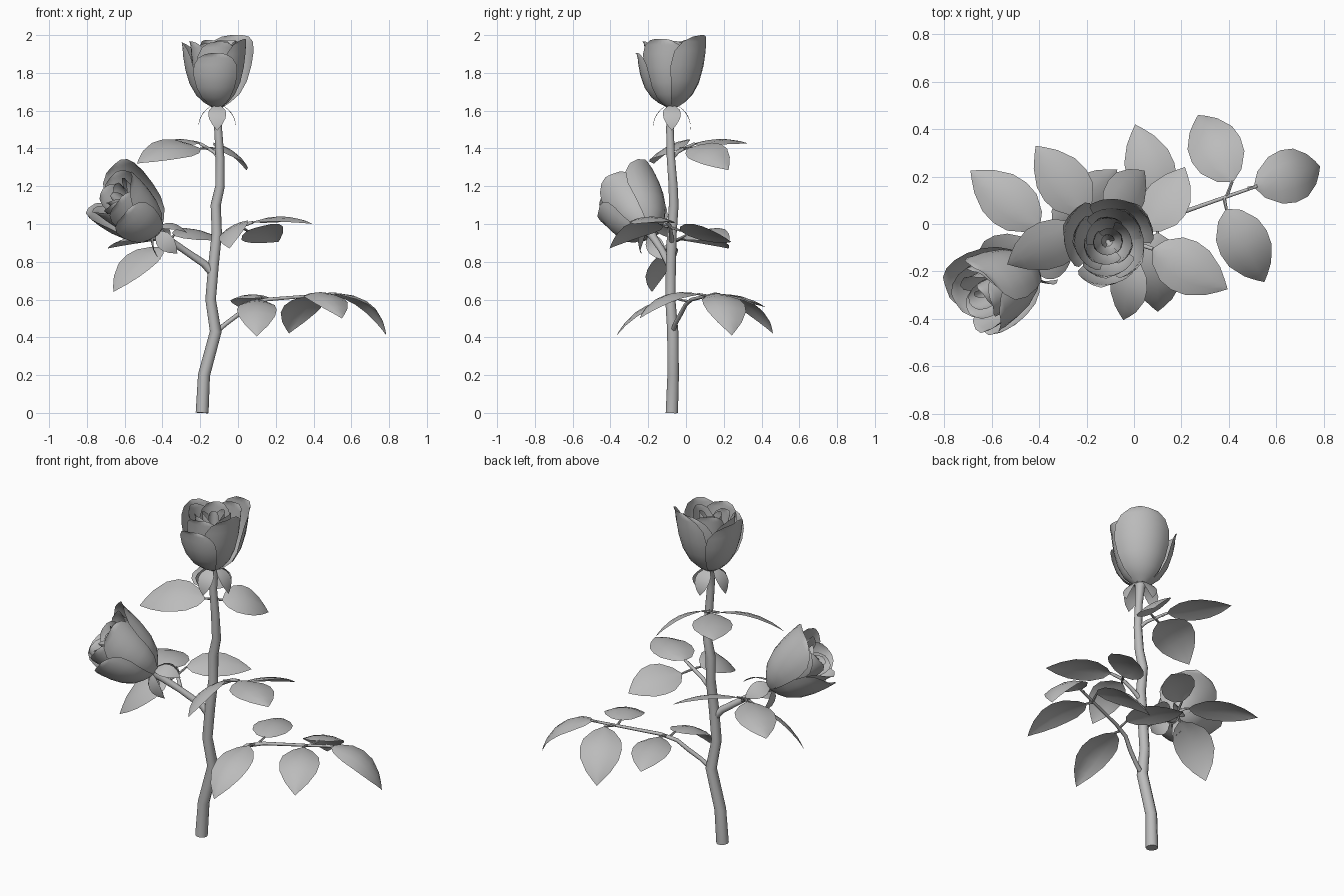
import bpy, bmesh, math
from mathutils import Vector, Matrix

if "Cube" in bpy.data.objects:
    bpy.data.objects.remove(bpy.data.objects["Cube"])

grey = bpy.data.materials.new("plain grey")
grey.diffuse_color = (0.5, 0.5, 0.5, 1)
grey.use_nodes = True
grey.node_tree.nodes["Principled BSDF"].inputs["Base Color"].default_value = grey.diffuse_color
UP = Vector((0, 0, 1))


def finish(name, bm, matrix=None):
    bmesh.ops.remove_doubles(bm, verts=bm.verts, dist=0.0005)
    mesh = bpy.data.meshes.new(name)
    bm.to_mesh(mesh)
    bm.free()
    mesh.materials.append(grey)
    mesh.shade_smooth()
    obj = bpy.data.objects.new(name, mesh)
    bpy.context.collection.objects.link(obj)
    if matrix:
        obj.matrix_world = matrix
    return obj


def grid(bm, rows):
    """Skin a list of equal point rows with quads."""
    vs = [[bm.verts.new(p) for p in row] for row in rows]
    for a, b in zip(vs, vs[1:]):
        for i in range(len(a) - 1):
            bm.faces.new((a[i], a[i + 1], b[i + 1], b[i]))


def tube(name, points, sides=10):
    """Round stalk through (x, y, z, radius) points, capped at both ends."""
    bm = bmesh.new()
    ps = [Vector(p[:3]) for p in points]
    rings = []
    for i, p in enumerate(ps):
        d = (ps[min(i + 1, len(ps) - 1)] - ps[max(i - 1, 0)]).normalized()
        q = UP.rotation_difference(d)
        rings.append([bm.verts.new(p + q @ Vector((math.cos(k * math.tau / sides),
                      math.sin(k * math.tau / sides), 0)) * points[i][3]) for k in range(sides)])
    for a, b in zip(rings, rings[1:]):
        for k in range(sides):
            n = (k + 1) % sides
            bm.faces.new((a[k], a[n], b[n], b[k]))
    bm.faces.new(rings[0][::-1])
    bm.faces.new(rings[-1])
    obj = finish(name, bm)
    bpy.context.view_layer.objects.active = obj
    obj.select_set(True)
    bpy.ops.object.shade_smooth_by_angle(angle=math.radians(50))
    obj.select_set(False)
    return obj


LEAF = [(0, .06), (.08, .5), (.25, .9), (.42, 1), (.6, .92), (.8, .58), (.92, .25), (1, 0)]


def leaf_rows(base, tip, width, bow, droop=.12, roll=0):
    """Arched leaf blade; positive roll lowers its right edge."""
    base, tip = Vector(base), Vector(tip)
    d = (tip - base).normalized()
    level = d.cross(UP).normalized()
    arch = level.cross(d)
    side = Matrix.Rotation(math.radians(roll), 3, d) @ level
    normal = side.cross(d)
    rows = []
    for t, w in LEAF:
        c = base.lerp(tip, t) + arch * bow * 4 * t * (1 - t)
        rows.append([c + side * u * w * width / 2 - normal * u * u * w * width * droop
                     for u in (1, .5, 0, -.5, -1)])
    return rows


def leaf(name, joint, base, tip, width=.23, bow=.06, roll=0):
    bm = bmesh.new()
    grid(bm, leaf_rows(base, tip, width, bow, .12 if roll == 0 else .08, roll))
    finish(name, bm)
    tube(name + "_stalk", [(*joint, .008), (*base, .006)], 6)


# Petal outline: share of height, share of radius, share of angular width
PETAL = [(0, .17, 1), (.07, .38, 1), (.18, .6, 1), (.36, .79, 1), (.58, .91, 1),
         (.78, .97, .9), (.91, .99, .68), (.98, 1.01, .4), (1, 1.02, .15)]


def petal_rows(angle, half, height, radius, skew=.05):
    rows = []
    for v, r, w in PETAL:
        row = []
        for i in range(9):
            u = i / 4 - 1
            a = math.radians(angle + u * half * w)
            rr = radius * r * (1 - skew * u * (1 if v > .1 else 0))
            row.append((rr * math.cos(a), rr * math.sin(a), height * v))
        rows.append(row)
    return rows


OUTER = [(-92, 44, .285, .183), (58, 60, .38, .19), (168, 53, .34, .188)]
INNER = [(-22, 55, .36, .158), (-85, 55, .345, .145), (70, 65, .355, .145), (190, 65, .345, .14),
         (0, 70, .35, .10), (120, 70, .355, .10), (240, 70, .335, .10),
         (40, 95, .345, .06), (220, 95, .335, .06), (130, 120, .33, .03)]


def flower(name, position, direction):
    m = Matrix.Translation(position) @ UP.rotation_difference(Vector(direction)).to_matrix().to_4x4()
    for part, petals in (("outer_petals", OUTER), ("inner_petals", INNER)):
        bm = bmesh.new()
        for p in petals:
            grid(bm, petal_rows(*p))
        finish(name + "_" + part, bm, m)
    # four sepals hanging below the petals
    bm = bmesh.new()
    for k in range(4):
        a = math.radians(-90 + 90 * k)
        c, s = math.cos(a), math.sin(a)
        grid(bm, leaf_rows((.025 * c, .025 * s, .01), (.1 * c, .1 * s, -.125), .095, .025, .03))
    finish(name + "_sepals", bm, m)


# Main stem and the side branch
tube("main_stem", [(-.19, -.075, 0, .034), (-.18, -.068, .2, .032), (-.118, -.07, .43, .031),
                   (-.145, -.083, .6, .028), (-.13, -.08, .78, .028), (-.112, -.075, .95, .027),
                   (-.118, -.065, 1.1, .027), (-.095, -.068, 1.2, .025), (-.095, -.08, 1.35, .023),
                   (-.105, -.085, 1.5, .021), (-.108, -.078, 1.6, .026), (-.11, -.075, 1.635, .035)])
tube("side_branch", [(-.135, -.08, .74, .022), (-.18, -.09, .79, .02), (-.29, -.13, .865, .018),
                     (-.38, -.17, .925, .02), (-.43, -.19, .96, .03)])

# Two blooms
flower("top_flower", (-.11, -.075, 1.62), (0, 0, 1))
flower("side_flower", (-.425, -.19, .958), (-.69, -.37, .6))

# Lower spray: five leaflets
tube("lower_leaf_stem", [(-.115, -.07, .43, .013), (-.06, -.055, .475, .012), (.0, -.03, .52, .012),
                         (.06, 0, .575, .011), (.15, .03, .6, .01), (.39, .115, .62, .008),
                         (.52, .16, .632, .007)], 8)
leaf("lower_leaf_end", (.48, .15, .63), (.51, .157, .632), (.785, .243, .41), .23, .075)
leaf("lower_leaf_back_outer", (.39, .115, .62), (.415, .18, .63), (.27, .46, .42), .23)
leaf("lower_leaf_front_outer", (.38, .11, .62), (.39, .06, .63), (.55, -.245, .50), .22)
leaf("lower_leaf_back_inner", (.12, .02, .595), (.12, .08, .61), (.005, .42, .56), .21, .04)
leaf("lower_leaf_front_inner", (.1, .015, .59), (.1, -.04, .6), (.1, -.37, .405), .21)

# Middle right spray: three leaflets
tube("middle_leaf_stem", [(-.112, -.075, .9, .014), (-.05, -.08, .95, .011), (.02, -.085, .99, .01),
                          (.08, -.105, 1.01, .008)], 8)
leaf("middle_leaf_end", (.05, -.095, 1), (.08, -.105, 1.01), (.395, -.275, 1.0), .23, .035)
leaf("middle_leaf_front", (.01, -.085, .985), (-.015, -.12, .99), (-.045, -.405, .87), .18, .05, 28)
leaf("middle_leaf_back", (.01, -.085, .985), (.05, -.03, .965), (.215, .24, .905), .22, .03, -26)

# Spray beside the branch: three leaflets
tube("side_leaf_stem", [(-.29, -.125, .86, .012), (-.34, -.08, .9, .01), (-.38, -.03, .92, .008)], 8)
leaf("side_leaf_end", (-.37, -.04, .92), (-.4, -.01, .925), (-.69, .225, .87), .22, .035)
leaf("side_leaf_low", (-.36, -.06, .91), (-.4, -.09, .875), (-.66, -.18, .64), .21, .045, -28)
leaf("side_leaf_back", (-.36, -.06, .91), (-.34, 0, .94), (-.07, .23, .91), .19, .035, 20)

# Upper spray: three leaflets
tube("upper_leaf_stem", [(-.097, -.08, 1.345, .013), (-.125, -.045, 1.38, .01),
                         (-.165, 0, 1.405, .009), (-.2, .045, 1.425, .008)], 8)
leaf("upper_leaf_end", (-.18, .02, 1.41), (-.2, .045, 1.425), (-.415, .33, 1.425), .22, .025)
leaf("upper_leaf_left", (-.155, -.01, 1.4), (-.2, -.03, 1.4), (-.535, -.17, 1.32), .23, .05, -26)
leaf("upper_leaf_right", (-.155, -.01, 1.4), (-.11, .01, 1.4), (.045, .225, 1.285), .21, .045, 28)
